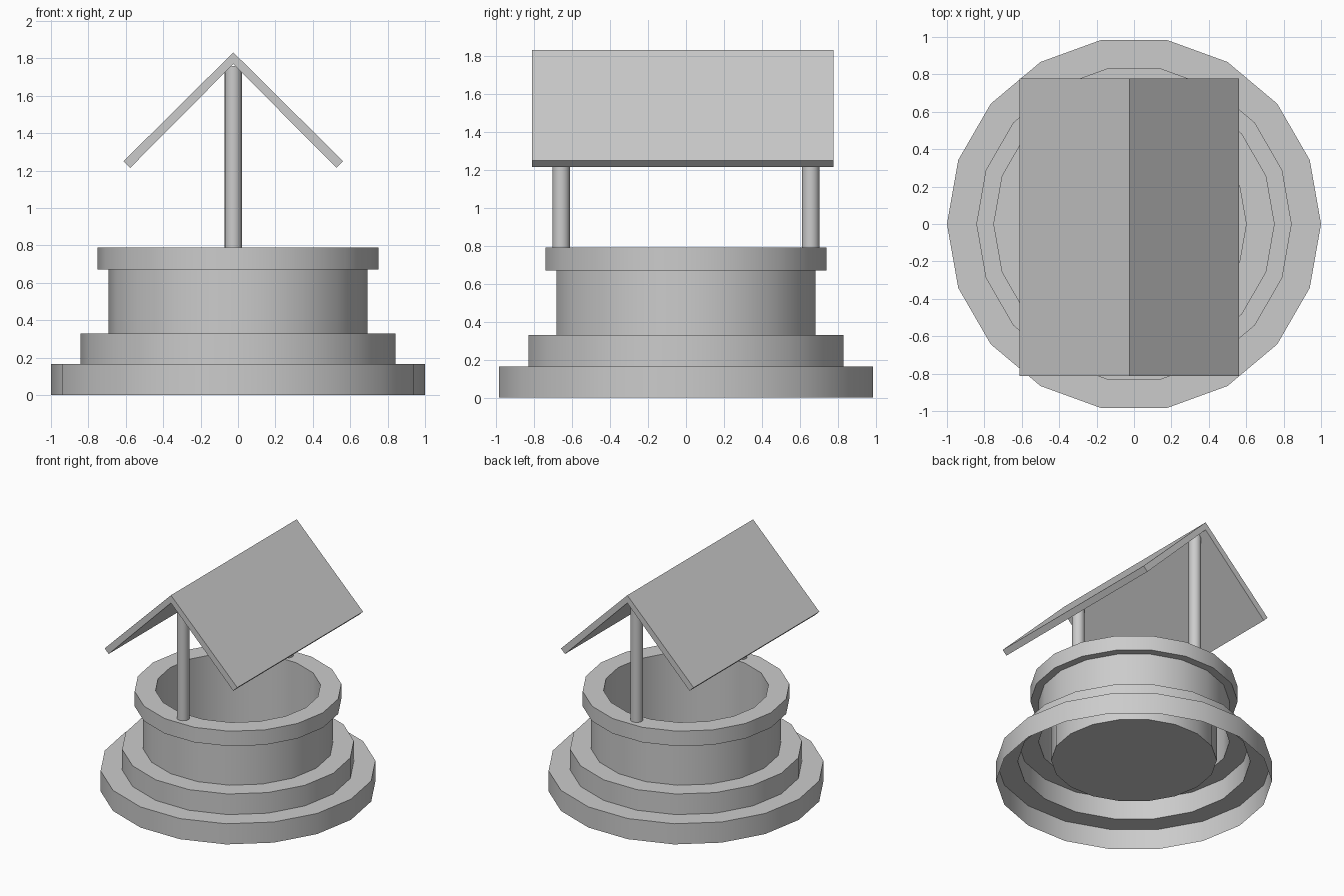
import bpy, bmesh, math

if "Cube" in bpy.data.objects:
    bpy.data.objects.remove(bpy.data.objects["Cube"])

SIDES = 18
CX, CY = -0.025, -0.017   # the roof sits slightly off centre


def finish(bm, name):
    mesh = bpy.data.meshes.new(name)
    bm.to_mesh(mesh)
    bm.free()
    ob = bpy.data.objects.new(name, mesh)
    bpy.context.collection.objects.link(ob)
    bpy.ops.object.select_all(action='DESELECT')
    ob.select_set(True)
    bpy.context.view_layer.objects.active = ob
    bpy.ops.object.shade_smooth_by_angle(angle=math.radians(30))
    return ob


def lathe(name, profile, center=(0, 0), cap_start=False, cap_end=False):
    bm = bmesh.new()
    rings = []
    for r, z in profile:
        rings.append([bm.verts.new((center[0] + r * math.cos(math.tau * i / SIDES),
                                    center[1] + r * math.sin(math.tau * i / SIDES), z))
                      for i in range(SIDES)])
    for a, b in zip(rings, rings[1:]):
        for i in range(SIDES):
            j = (i + 1) % SIDES
            bm.faces.new((a[i], a[j], b[j], b[i]))
    if cap_start:
        bm.faces.new(rings[0][::-1])
    if cap_end:
        bm.faces.new(rings[-1])
    return finish(bm, name)


# Stepped stone well: open underneath, with a hollow shaft and floor
lathe("well_body", [(1, 0), (1, 0.165), (0.843, 0.165), (0.843, 0.33),
                    (0.692, 0.33), (0.692, 0.67), (0.752, 0.67), (0.752, 0.79),
                    (0.6, 0.79), (0.6, 0.175)], cap_end=True)

# Two round posts standing on the rim
for name, y in (("front_post", -0.657), ("back_post", 0.657)):
    lathe(name, [(0.046, 0.78), (0.046, 1.76)], (CX, y), True, True)

# Gabled roof: chevron section extruded along y
section = [(0, 1.832), (-0.587, 1.25), (-0.551, 1.215),
           (0, 1.77), (0.551, 1.215), (0.587, 1.25)]
bm = bmesh.new()
front = [bm.verts.new((CX + x, CY - 0.795, z)) for x, z in section]
back = [bm.verts.new((CX + x, CY + 0.795, z)) for x, z in section]
for i in range(6):
    j = (i + 1) % 6
    bm.faces.new((front[i], front[j], back[j], back[i]))
for ring in (front, back):
    bm.faces.new(ring[0:4])
    bm.faces.new((ring[0], ring[3], ring[4], ring[5]))
bmesh.ops.recalc_face_normals(bm, faces=bm.faces)
finish(bm, "roof")
